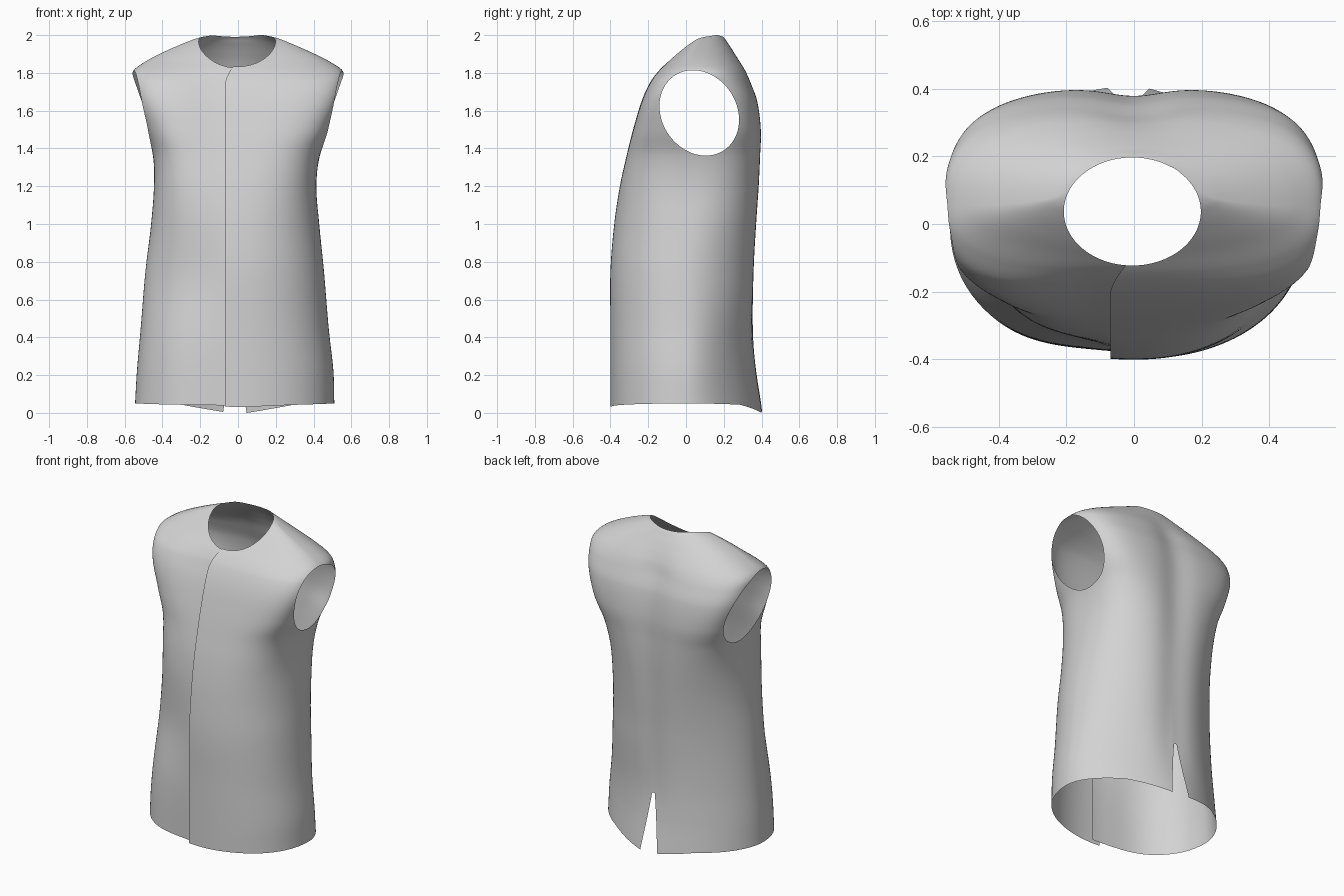
import bpy, bmesh, math

cube = bpy.data.objects.get("Cube")
if cube:
    bpy.data.objects.remove(cube, do_unlink=True)

# Body sections: height, left width, right width, front y, back y, side y,
# front squareness, back squareness
SECTIONS = [
    (0.04, .51, .545, -.40, .41, 0, 2.2, 1.85),
    (0.22, .505, .535, -.40, .387, 0, 2.2, 1.85),
    (0.45, .48, .515, -.40, .373, 0, 2.2, 1.85),
    (0.75, .455, .49, -.40, .377, 0, 2.2, 1.9),
    (1.00, .43, .46, -.38, .388, .02, 2.3, 2.1),
    (1.20, .415, .445, -.35, .397, .03, 2.6, 2.5),
    (1.36, .433, .45, -.315, .40, .05, 3, 3),
    (1.50, .488, .488, -.28, .40, .06, 3.6, 3.6),
    (1.65, .54, .54, -.235, .38, .06, 4, 3.6),
    (1.75, .56, .56, -.19, .345, .06, 3.7, 3.2),
    (1.81, .555, .555, -.145, .32, .06, 2.8, 2.7),
    (1.86, .485, .49, -.095, .29, .06, 2.4, 2.5),
    (1.91, .385, .395, -.045, .255, .06, 2.2, 2.4),
    (1.96, .27, .28, .01, .22, .07, 2, 2.2),
    (1.985, .205, .21, .05, .203, .09, 2, 2),
    (2.00, .14, .145, .1, .187, .14, 2, 2),
]
STEPS, AROUND = 8, 300


def smooth(t):
    t = min(max(t, 0), 1)
    return t * t * (3 - 2 * t)


def slope(i, k):
    a, b = SECTIONS[max(i - 1, 0)], SECTIONS[min(i + 1, len(SECTIONS) - 1)]
    return (b[k] - a[k]) / (b[0] - a[0])


def section(i, t):
    """Cubic blend between neighbouring sections."""
    a, b = SECTIONS[i], SECTIONS[i + 1]
    h = b[0] - a[0]
    row = [a[0] + h * t]
    for k in range(1, len(a)):
        m, n, s = slope(i, k) * h, slope(i + 1, k) * h, smooth(t)
        row.append(a[k] + (b[k] - a[k]) * s + m * t * (1 - t) ** 2 - n * t * t * (1 - t))
    return row


def ring(row):
    """Open loop from the placket edge, around the back, to the underlap."""
    z, left, right, front, back, side, front_power, back_power = row
    seam = .07 - .05 * min(max((z - 1.72) / .12, 0), 1) ** 2
    start = -math.pi / 2 - math.atan(seam / right)
    end = 1.5 * math.pi
    points = []
    for j in range(AROUND + 1):
        u = j / AROUND
        a = start + (end - start) * u
        c, s = math.cos(a), math.sin(a)
        power = back_power if s > 0 else front_power
        r = (abs(c) ** power + abs(s) ** power) ** (-1 / power)
        x = r * c * (left if c > 0 else right)
        y = side + r * s * (back - side if s > 0 else side - front)
        corner = abs(2 * s * c)
        # Hem rises a little at the sides
        h = z + .012 * c * c * max(0, 1 - z / .3)
        if s > 0:
            # Spine hollow, dropped back hem and slimmer left hip
            y -= .022 * math.exp(-(x / .11) ** 2) * smooth((1.95 - z) / .2) * smooth(z / .4)
            h -= .053 * max(0, 1 - abs(x) / .3) * max(0, 1 - z / .4)
            if c > 0:
                y -= .035 * corner * smooth((.7 - z) / .5)
        elif u > .5:
            # The right front tucks under the left front and hollows at the waist
            y += .022 * smooth((x + .4) / .3) * smooth((1.9 - z) / .2)
            y += .045 * corner * math.exp(-((z - .72) / .25) ** 2)
        else:
            h -= .01 * max(0, 1 - z / .2) * math.exp(-(x / .2) ** 2)
        points.append((x, y, h))
    return points


def cut(bm, inside):
    """Trim the sheet along the contour where inside() crosses zero."""
    value = {v: inside(v.co) for v in bm.verts}
    border = []
    for e in list(bm.edges):
        a, b = e.verts
        fa, fb = value[a], value[b]
        if fa * fb < 0:
            border.append(bmesh.utils.edge_split(e, a, fa / (fa - fb))[1])
    bmesh.ops.connect_verts(bm, verts=border)
    gone = [f for f in bm.faces if inside(f.calc_center_median()) < 0]
    bmesh.ops.delete(bm, geom=gone, context='FACES')


def neck(p):
    return ((p.x + .005) / .203) ** 2 + ((p.y - .037) / .16) ** 2 - 1


def armhole(p):
    lean = p.y - .07 + .15 * (p.z - 1.59)
    return (lean / .208) ** 2 + ((p.z - 1.588) / .226) ** 2 - 1


def back_vent(p):
    if p.y < 0:
        return 1
    return max(abs(p.x + .017) - .062 * (1 - p.z / .43), p.z - .37)


# Garment shell
rows = [section(i, k / STEPS) for i in range(len(SECTIONS) - 1) for k in range(STEPS)]
rows.append(list(SECTIONS[-1]))
bm = bmesh.new()
grid = [[bm.verts.new(p) for p in ring(row)] for row in rows]
for low, high in zip(grid, grid[1:]):
    for j in range(AROUND):
        bm.faces.new((low[j], low[j + 1], high[j + 1], high[j]))

# Neckline, armholes and back vent
for opening in (neck, armhole, back_vent):
    cut(bm, opening)

mesh = bpy.data.meshes.new("sleeveless_vest")
bm.to_mesh(mesh)
bm.free()
vest = bpy.data.objects.new("sleeveless_vest", mesh)
bpy.context.collection.objects.link(vest)

# Plain light grey cloth
cloth = bpy.data.materials.new("light_grey_cloth")
cloth.use_nodes = True
cloth.diffuse_color = (.65, .65, .65, 1)
cloth.node_tree.nodes["Principled BSDF"].inputs["Base Color"].default_value = (.65, .65, .65, 1)
mesh.materials.append(cloth)

bpy.context.view_layer.objects.active = vest
vest.select_set(True)
bpy.ops.object.shade_smooth_by_angle(angle=math.radians(50))
